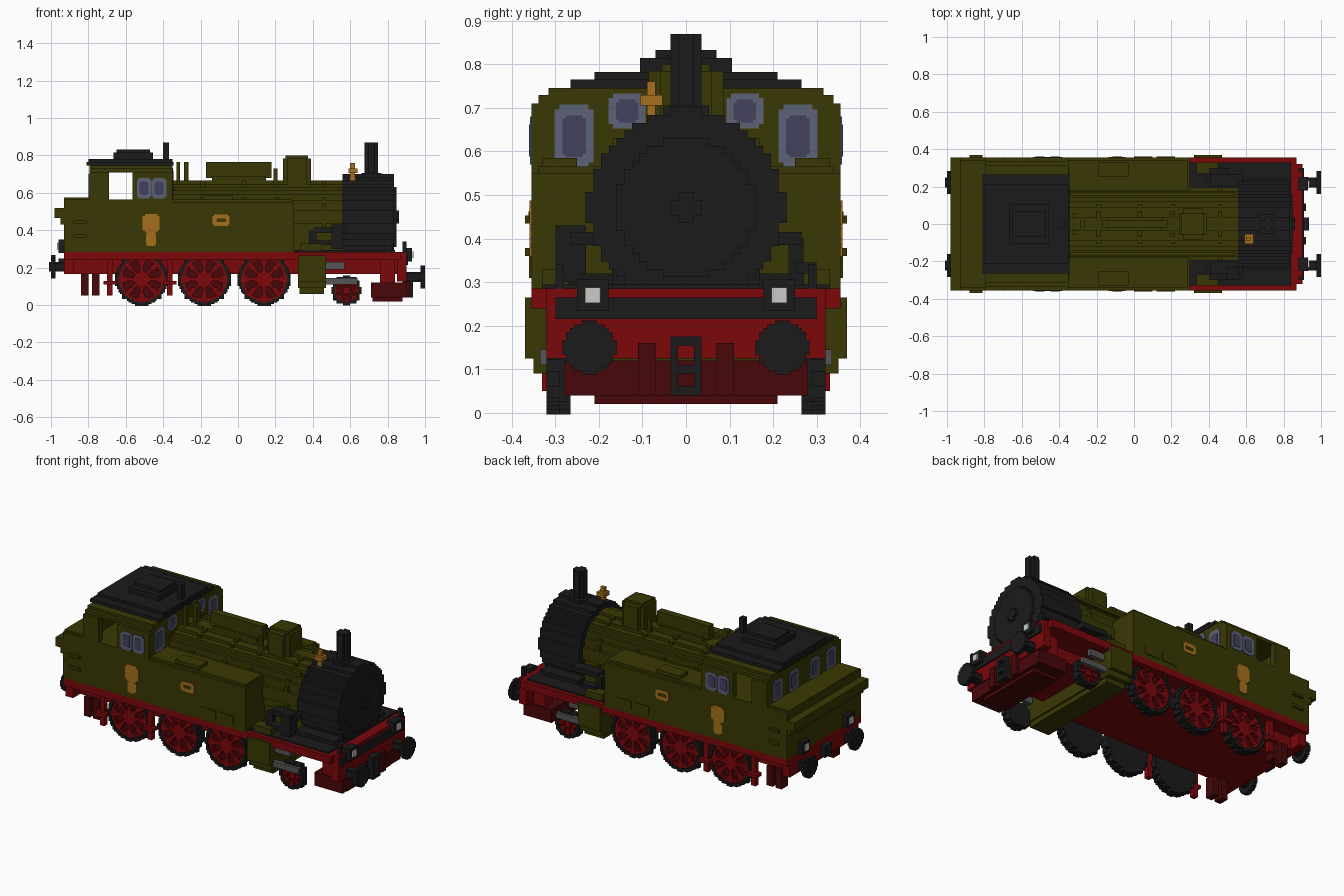
import bpy, bmesh, math
from mathutils import Matrix, Vector

if "Cube" in bpy.data.objects:
    bpy.data.objects.remove(bpy.data.objects["Cube"], do_unlink=True)

CELL = .0177  # size of one block
FINE = CELL / 2


def material(name, red, green, blue):
    mat = bpy.data.materials.new(name)
    mat.use_nodes = True
    colour = (red, green, blue, 1)
    mat.diffuse_color = colour
    mat.node_tree.nodes["Principled BSDF"].inputs["Base Color"].default_value = colour
    return mat


olive = material("olive green", .041, .039, .001)
black = material("soot black", .011, .011, .011)
scarlet = material("chassis red", .2, .002, .003)
maroon = material("dark red", .065, .002, .003)
steel = material("steel grey", .09, .09, .09)
white = material("lamp white", .6, .6, .58)
brass = material("brass", .38, .16, .012)
frame = material("window frame", .11, .125, .185)
glass = material("window glass", .056, .053, .11)


def finish(name, mat, bm):
    mesh = bpy.data.meshes.new(name)
    bm.to_mesh(mesh)
    bm.free()
    mesh.materials.append(mat)
    obj = bpy.data.objects.new(name, mesh)
    bpy.context.collection.objects.link(obj)


def add_box(bm, x, y, z):
    spans = (x, y, z)
    middle = Vector([sum(s) / 2 for s in spans])
    size = [abs(s[1] - s[0]) for s in spans]
    place = Matrix.Translation(middle) @ Matrix.Diagonal((*size, 1))
    bmesh.ops.create_cube(bm, size=1, matrix=place)


def box(name, mat, x, y, z):
    """y from 0 gives one centred box, y above 0 gives a mirrored pair."""
    bm = bmesh.new()
    if y[0] == 0:
        add_box(bm, x, (-y[1], y[1]), z)
    else:
        add_box(bm, x, y, z)
        if y[0] > 0:
            add_box(bm, x, (-y[1], -y[0]), z)
    finish(name, mat, bm)


def panel(name, mat, axis, at, across, z, width, height, thick=.004):
    """Thin plate with stepped corners, mirrored to both sides."""
    bm = bmesh.new()
    clip = min(width, height) * .13
    for cut_w, cut_h in ((clip, 0), (0, clip)):
        w, h = width / 2 - cut_w, height / 2 - cut_h
        along, up = (across - w, across + w), (z - h, z + h)
        depth = (at, at + thick)
        for side in (1, -1):
            if axis == "x":
                add_box(bm, depth, [side * a for a in along], up)
            else:
                add_box(bm, along, [side * d for d in depth], up)
    finish(name, mat, bm)


def blocks(name, mat, axis, centre, radius, depth, rule=None, cell=CELL):
    """Stepped disc, or any blocky pattern inside it, extruded along an axis."""
    bm = bmesh.new()
    n = math.ceil(radius / cell)
    k = "xyz".index(axis)
    u, v = [i for i in range(3) if i != k]
    for i in range(-n, n):
        for j in range(-n, n):
            a, b = (i + .5) * cell, (j + .5) * cell
            d = math.hypot(a, b)
            if d > radius or (rule and not rule(d / radius, math.atan2(b, a))):
                continue
            corners = []
            for p, q in ((i, j), (i + 1, j), (i + 1, j + 1), (i, j + 1)):
                point = Vector(centre)
                point[u] += p * cell
                point[v] += q * cell
                corners.append(bm.verts.new(point))
            bm.faces.new(corners)
    bmesh.ops.remove_doubles(bm, verts=bm.verts, dist=cell / 10)
    top = bmesh.ops.extrude_face_region(bm, geom=bm.faces[:], use_keep_orig=True)
    move = Vector((0, 0, 0))
    move[k] = depth
    verts = [g for g in top["geom"] if isinstance(g, bmesh.types.BMVert)]
    bmesh.ops.translate(bm, vec=move, verts=verts)
    bmesh.ops.recalc_face_normals(bm, faces=bm.faces)
    finish(name, mat, bm)


def wheel(name, x, radius):
    rim = 1 - CELL / radius

    def spokes(d, angle):
        return d < .35 or d > .86 or abs(math.sin(angle * 4)) < .62

    for side in (1, -1):
        hub = (x, side * .265, radius)
        face = (x, side * .29, radius)
        blocks(name + "_back", black, "y", hub, radius, side * .025)
        blocks(name + "_web", maroon, "y", face, radius * rim, side * .006)
        blocks(name + "_spokes", scarlet, "y", face, radius * rim, side * .022,
               spokes, FINE)
        blocks(name + "_tyre", black, "y", face, radius, side * .03,
               lambda d, angle: d > rim, FINE)


# Chassis
box("main_frame", scarlet, (-.93, .34), (0, .26), (.165, .28))
box("front_frame", scarlet, (.34, .86), (0, .2), (.165, .28))
box("footplate", scarlet, (-.93, .87), (0, .355), (.24, .285))
box("rear_beam", scarlet, (-.93, -.88), (0, .33), (.165, .28))
box("front_beam", scarlet, (.85, .9), (0, .32), (.125, .285))
box("front_beam_band", black, (.9, .91), (0, .3), (.215, .265))
box("front_deck", black, (.3, .84), (0, .33), (.28, .295))
box("guard_upper", maroon, (.71, .9), (0, .28), (.04, .12))
box("guard_lower", maroon, (.72, .88), (0, .21), (.02, .04))
box("guard_hanger", scarlet, (.76, .84), (.2, .27), (.1, .25))
box("guard_iron", maroon, (.88, .92), (.07, .11), (.04, .16))
for x in (-.84, -.78):
    box("rear_guard", maroon, (x, x + .04), (.22, .28), (.05, .17))
for x in (-.7, -.38):
    box("step_hanger", scarlet, (x, x + .03), (.3, .33), (.05, .25))
    box("step_tread", scarlet, (x - .02, x + .05), (.3, .35), (.11, .13))

# Wheels
for x in (-.515, -.18, .14):
    wheel("driving_wheel", x, .138)
wheel("leading_wheel", .58, .078)

# Cylinders
box("cylinder_core", olive, (.32, .47), (0, .35), (.09, .27))
box("cylinder_jacket", olive, (.32, .47), (.3, .37), (.125, .265))
box("cylinder_drain", olive, (.33, .46), (0, .32), (.06, .09))
box("cylinder_chest", olive, (.335, .45), (.27, .33), (.28, .33))
box("piston_rod", steel, (.47, .64), (.31, .335), (.11, .145))
box("valve_rod", steel, (.47, .57), (.29, .315), (.19, .23))

# Buffers, lamps and coupler
for end, inner, z, lamp_x, lamp_z in ((1, .9, .15, .93, .27), (-1, -.93, .205, -.96, .315)):
    for side in (1, -1):
        y = side * .222
        blocks("buffer_shank", black, "x", (inner, y, z), .03, end * .08, None, FINE)
        blocks("buffer_head", black, "x", (end * .975, y, z), .06, end * .025, None, FINE)
        blocks("lamp_glass", white, "x", (lamp_x, side * .214, lamp_z), .02,
               end * .009, None, FINE)
    box("lamp_body", black, (inner - end * .02, lamp_x), (.178, .25),
        (lamp_z - .036, lamp_z + .036))
box("coupler_rail", black, (.9, .935), (.018, .036), (.04, .175))
for z in (.05, .1, .165):
    box("coupler_rung", black, (.9, .935), (0, .03), (z - .01, z + .01))
box("rear_hook", black, (-.96, -.93), (0, .035), (.18, .25))
box("front_grab_post", black, (.88, .9), (.28, .3), (.28, .34))

# Boiler and smokebox
AXIS = .471
blocks("boiler", olive, "x", (-.36, 0, AXIS), .19, .93)
for x in (-.2, .02, .2, .45):
    blocks("boiler_band", olive, "x", (x, 0, AXIS), .2, .02)
blocks("smokebox", black, "x", (.56, 0, AXIS), .225, .275)
blocks("smokebox_door", black, "x", (.83, 0, AXIS), .158, .018)
blocks("door_knob", black, "x", (.84, 0, AXIS), .035, .02)
box("smokebox_saddle", black, (.56, .83), (0, .17), (.28, .36))
box("saddle_skirt", black, (.56, .82), (0, .24), (.29, .32))
box("boiler_cradle", olive, (.3, .56), (0, .17), (.28, .4))
box("steam_pipe", black, (.41, .58), (.2, .265), (.385, .415))
box("steam_pipe_leg", black, (.38, .42), (.235, .27), (.29, .4))
box("steam_pipe_foot", black, (.4, .5), (.25, .3), (.32, .345))
box("air_pump", black, (.5, .56), (-.3, -.23), (.3, .43))
box("boiler_rail", olive, (-.34, .54), (.15, .17), (.61, .63))

# Boiler fittings
blocks("chimney_base", black, "z", (.713, 0, .67), .055, .035)
blocks("chimney", black, "z", (.713, 0, .68), .037, .19)
box("dome_long", olive, (.24, .39), (0, .06), (.6, .785))
box("dome_wide", olive, (.265, .365), (0, .086), (.6, .785))
box("dome_cap", olive, (.255, .375), (0, .055), (.78, .8))
box("top_feed_tray", olive, (-.17, .18), (0, .022), (.68, .765))
box("top_feed_foot", olive, (-.14, .15), (0, .035), (.64, .69))
box("safety_valve", olive, (-.33, -.31), (.03, .06), (.6, .765))
box("valve_column", olive, (-.29, -.265), (0, .02), (.6, .765))
box("sand_pipe", olive, (.19, .21), (.05, .07), (.62, .73))
box("whistle_stem", brass, (.6, .625), (-.09, -.07), (.66, .76))
box("whistle_bar", brass, (.59, .64), (-.106, -.054), (.705, .73))

# Side tanks
box("side_tank", olive, (-.36, .3), (.17, .355), (.28, .55))
box("tank_lid_plate", olive, (-.36, .29), (.18, .34), (.55, .565))
box("tank_filler", olive, (-.19, -.03), (.25, .33), (.56, .585))
for x in (0, .12):
    box("tank_hatch", olive, (x, x + .1), (.35, .36), (.31, .36))

# Cab and bunker
box("cab_base", olive, (-.93, -.35), (0, .355), (.28, .565))
box("bunker_lip", olive, (-.98, -.8), (0, .355), (.465, .52))
box("bunker_lip_foot", olive, (-.95, -.9), (0, .35), (.43, .47))
box("bunker_rim", olive, (-.93, -.79), (0, .34), (.52, .575))
for z in (.36, .435):
    box("bunker_handle", olive, (-.88, -.81), (.35, .37), (z, z + .018))
box("cab_front", olive, (-.385, -.35), (0, .355), (.56, .71))
box("cab_back", olive, (-.795, -.76), (0, .355), (.56, .71))
box("cab_side", olive, (-.565, -.35), (.32, .355), (.56, .71))
box("cab_rear_pillar", olive, (-.795, -.69), (.32, .355), (.56, .71))
box("cab_cornice", olive, (-.795, -.35), (0, .338), (.71, .73))
box("cab_ceiling", olive, (-.795, -.35), (0, .315), (.73, .746))
box("roof_lower", black, (-.81, -.345), (0, .265), (.745, .765))
box("roof_upper", black, (-.8, -.35), (0, .21), (.765, .782))
box("roof_vent", black, (-.665, -.455), (0, .105), (.78, .815))
box("roof_vent_cap", black, (-.65, -.47), (0, .07), (.815, .833))
box("roof_pipe", black, (-.4, -.368), (0, .018), (.78, .87))


# Windows: frame plate with a smaller pane on top
def window(name, axis, at, across, z, width, height, out=1):
    panel(name + "_frame", frame, axis, at, across, z, width, height, out * .003)
    panel(name + "_pane", glass, axis, at, across, z,
          width * .6, height * .66, out * .005)


window("front_outer_window", "x", -.35, .257, .635, .09, .145)
window("front_inner_window", "x", -.35, .135, .693, .085, .08)
for y in (.257, .1):
    window("back_window", "x", -.795, y, .635, .09, .13, -1)
for x in (-.502, -.422):
    window("side_window", "y", .355, x, .625, .078, .11)

# Brass plates on the sides
panel("crest_upper", brass, "y", .355, -.465, .437, .09, .1)
panel("crest_lower", brass, "y", .355, -.465, .352, .055, .07)
panel("works_plate", brass, "y", .355, -.09, .453, .09, .06)
panel("works_plate_slot", olive, "y", .355, -.09, .453, .05, .018, .006)
